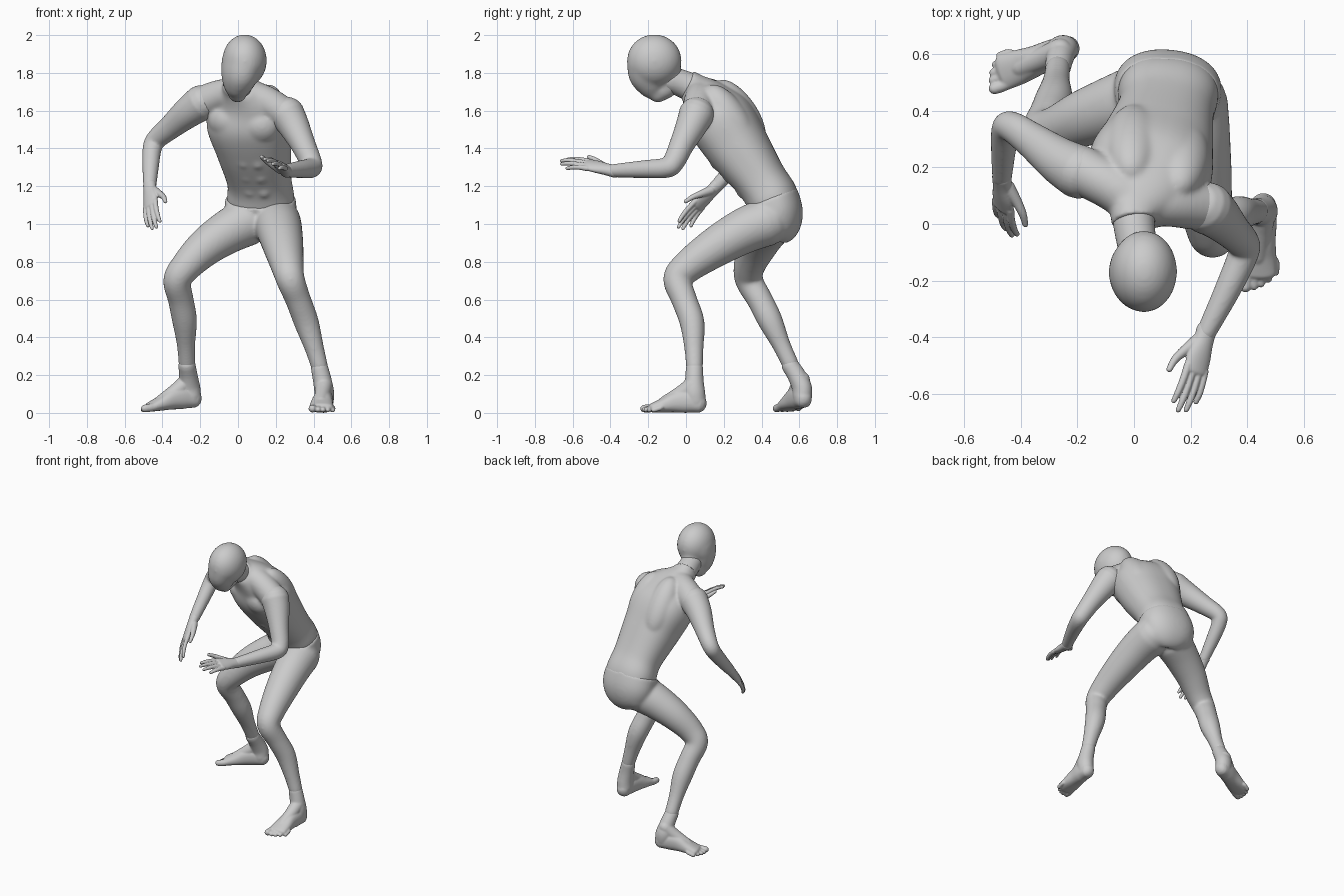
import bpy, bmesh, math
from mathutils import Vector as V, Matrix

def spline(pts, n=6):
    """Catmull-Rom through tuples of (x, y, z, half_width, half_depth)."""
    out = []
    P = [pts[0]] + list(pts) + [pts[-1]]
    for i in range(1, len(P) - 2):
        for k in range(n):
            t = k / n
            out.append([0.5 * (2 * b + (c - a) * t + (2 * a - 5 * b + 4 * c - d) * t * t
                        + (3 * b - a - 3 * c + d) * t ** 3)
                        for a, b, c, d in zip(P[i - 1], P[i], P[i + 1], P[i + 2])])
    return out + [list(pts[-1])]

def tube(bm, pts, side=(1, 0, 0), side_end=None, dome=True, seg=28, power=2.0):
    """Closed loft of oval rings along a smooth path, with rounded or flat ends."""
    pts = [tuple(p) if len(p) == 5 else (*p, p[3]) for p in pts]
    S = spline(pts)
    C = [V(p[:3]) for p in S]
    s0, s1 = V(side), V(side_end or side)
    rings = []
    for i, p in enumerate(S):
        t = (C[min(i + 1, len(C) - 1)] - C[max(i - 1, 0)]).normalized()
        s = s0.lerp(s1, i / (len(S) - 1))
        s = (s - t * s.dot(t)).normalized()
        rings.append((C[i], t, s, t.cross(s), p[3], p[4]))
    if dome:
        def cap(r, sign):
            c, t, s, n, a, b = r
            return [(c + t * sign * min(a, b) * math.sin(q), t, s, n, a * math.cos(q), b * math.cos(q))
                    for q in (0.4, 0.8, 1.15, 1.45)]
        rings = cap(rings[0], -1)[::-1] + rings + cap(rings[-1], 1)
    loops = []
    for c, t, s, n, a, b in rings:
        loop = []
        for k in range(seg):
            q = 2 * math.pi * k / seg
            cx, sy = math.cos(q), math.sin(q)
            e = 2 / power
            loop.append(bm.verts.new(c + s * a * math.copysign(abs(cx) ** e, cx)
                                     + n * b * math.copysign(abs(sy) ** e, sy)))
        loops.append(loop)
    for A, B in zip(loops, loops[1:]):
        for k in range(seg):
            bm.faces.new((A[k], A[(k + 1) % seg], B[(k + 1) % seg], B[k]))
    bm.faces.new(loops[0][::-1])
    bm.faces.new(loops[-1])

def ball(bm, c, r, basis=None):
    M = Matrix.Translation(c) @ (basis or Matrix()).to_4x4() @ Matrix.Diagonal((*r, 1))
    bmesh.ops.create_uvsphere(bm, u_segments=28, v_segments=18, radius=1, matrix=M)

def fuse(name, bm, voxel=0.008, smooth=6):
    """Merge overlapping solids into one smooth skin."""
    me = bpy.data.meshes.new(name)
    bm.to_mesh(me)
    bm.free()
    ob = bpy.data.objects.new(name, me)
    bpy.context.collection.objects.link(ob)
    bpy.context.view_layer.objects.active = ob
    m = ob.modifiers.new("skin", 'REMESH')
    m.mode, m.voxel_size, m.use_smooth_shade = 'VOXEL', voxel, True
    s = ob.modifiers.new("soften", 'SMOOTH')
    s.factor, s.iterations = 0.5, smooth
    for mod in ("skin", "soften"):
        bpy.ops.object.modifier_apply(modifier=mod)
    return ob

# head: skull, face and jaw
bm = bmesh.new()
ball(bm, (0.035, -0.168, 1.865), (0.118, 0.145, 0.139))
tube(bm, [(0.025, -0.18, 1.85, 0.113, 0.135), (0.008, -0.183, 1.79, 0.098, 0.123),
          (-0.002, -0.165, 1.73, 0.077, 0.09), (-0.004, -0.145, 1.695, 0.052, 0.058)], (0.96, 0.28, 0))
tube(bm, [(0.0, -0.15, 1.70, 0.05), (0.005, -0.10, 1.725, 0.058), (0.02, -0.08, 1.79, 0.062)])
fuse("head", bm, smooth=28)

# neck
bm = bmesh.new()
tube(bm, [(0.0, 0.07, 1.70, 0.082), (0.0, 0.0, 1.735, 0.074), (0.012, -0.08, 1.765, 0.07)])
fuse("neck", bm)

# torso: ribcage and waist, shoulder girdle, chest, back and stomach muscles
bm = bmesh.new()
R = V((0.95, -0.28, -0.14)).normalized()
tube(bm, [(0.122, 0.478, 1.06, 0.172, 0.128), (0.12, 0.455, 1.14, 0.178, 0.138),
          (0.112, 0.395, 1.235, 0.171, 0.137), (0.083, 0.28, 1.40, 0.199, 0.164),
          (0.053, 0.185, 1.55, 0.222, 0.173), (0.033, 0.11, 1.65, 0.168, 0.127),
          (0.0, 0.035, 1.722, 0.086, 0.081), (0.0, 0.005, 1.74, 0.081, 0.077)],
     (1, -0.08, 0), R, dome=False, seg=40, power=2.3)
tube(bm, [(-0.185, 0.19, 1.645, 0.088), (-0.09, 0.14, 1.68, 0.085), (0.005, 0.09, 1.685, 0.088),
          (0.13, 0.075, 1.655, 0.085), (0.245, 0.06, 1.585, 0.085)], (0, 0, 1))
F = V((-0.2, -0.8, -0.55))
F = (F - R * F.dot(R)).normalized()
B = Matrix((R, F, R.cross(F))).transposed()
for sx in (-1, 1):
    ball(bm, V((0.055, 0.175, 1.57)) + R * 0.085 * sx + F * 0.08, (0.11, 0.085, 0.10), B)
    ball(bm, V((0.06, 0.20, 1.53)) + R * 0.09 * sx - F * 0.075, (0.10, 0.094, 0.21), B)
    for c, depth in (((0.112, 0.395, 1.235), 0.137), ((0.097, 0.337, 1.32), 0.150), ((0.083, 0.28, 1.40), 0.163)):
        ball(bm, V(c) + V((0.97, -0.17, -0.05)) * 0.037 * sx + V((-0.12, -0.82, -0.55)) * (depth - 0.022),
             (0.036, 0.028, 0.038), B)
fuse("torso", bm, smooth=20)

# pelvis with both legs down to the ankles
bm = bmesh.new()
tube(bm, [(0.118, 0.453, 1.138, 0.186, 0.143), (0.12, 0.482, 1.06, 0.190, 0.136),
          (0.118, 0.472, 0.99, 0.165, 0.125), (0.11, 0.45, 0.95, 0.10, 0.09)],
     (1, -0.1, 0), dome=False, seg=40, power=2.2)
for x, y in ((0.05, 0.488), (0.195, 0.468)):
    ball(bm, (x, y, 1.03), (0.108, 0.118, 0.125))
legs = [
    [(0.045, 0.45, 1.01, 0.128), (-0.06, 0.415, 0.955, 0.116), (-0.175, 0.375, 0.875, 0.101),
     (-0.275, 0.335, 0.775, 0.083), (-0.322, 0.335, 0.70, 0.074), (-0.303, 0.39, 0.60, 0.068),
     (-0.283, 0.445, 0.49, 0.066), (-0.275, 0.505, 0.36, 0.049), (-0.27, 0.552, 0.26, 0.045)],
    [(0.205, 0.425, 1.01, 0.128), (0.22, 0.31, 0.965, 0.121), (0.24, 0.16, 0.88, 0.107),
     (0.262, 0.01, 0.775, 0.087), (0.278, -0.045, 0.705, 0.076), (0.318, -0.01, 0.60, 0.068),
     (0.362, 0.032, 0.48, 0.066), (0.405, 0.042, 0.34, 0.051), (0.432, 0.045, 0.245, 0.045)]]
for path in legs:
    tube(bm, path)
fuse("pelvis_and_legs", bm, smooth=18)

# arms: shoulder, elbow, wrist
arms = {
    "right_arm": [(-0.195, 0.185, 1.64, 0.096), (-0.265, 0.225, 1.59, 0.083), (-0.36, 0.295, 1.51, 0.064),
                  (-0.435, 0.345, 1.445, 0.054), (-0.455, 0.33, 1.395, 0.05), (-0.462, 0.26, 1.31, 0.044),
                  (-0.467, 0.165, 1.205, 0.035)],
    "left_arm": [(0.26, 0.055, 1.58, 0.094), (0.295, 0.028, 1.52, 0.083), (0.345, -0.022, 1.42, 0.066),
                 (0.385, -0.065, 1.33, 0.058), (0.387, -0.105, 1.298, 0.054), (0.335, -0.225, 1.29, 0.047),
                 (0.255, -0.385, 1.282, 0.035)]}
for name, path in arms.items():
    bm = bmesh.new()
    tube(bm, path)
    fuse(name, bm, 0.007)

def hand(name, wrist, tip, thumb_side, palm_sign):
    """Palm, four fingers and thumb; d = along fingers, s = towards thumb, n = out of the palm."""
    w = V(wrist)
    d = (V(tip) - w).normalized()
    s = V(thumb_side)
    s = (s - d * s.dot(d)).normalized()
    n = d.cross(s) * palm_sign
    P = lambda a, b, c=0: tuple(w + d * a * 1.08 + s * b + n * c)
    bm = bmesh.new()
    tube(bm, [(*P(-0.012, 0), 0.037, 0.033), (*P(0.03, 0), 0.038, 0.029), (*P(0.08, 0.002), 0.047, 0.025),
              (*P(0.13, 0), 0.047, 0.019)], tuple(s))
    for b, spread, length in ((0.036, 0.006, 0.125), (0.012, 0.003, 0.142), (-0.013, -0.003, 0.132), (-0.036, -0.010, 0.10)):
        a0 = 0.13 - abs(b) * 0.25
        tube(bm, [(*P(a0, b), 0.0145), (*P(a0 + length * 0.4, b + spread * 0.4, 0.002), 0.013),
                  (*P(a0 + length * 0.75, b + spread * 0.8, 0.010), 0.012),
                  (*P(a0 + length, b + spread, 0.022), 0.0095)], tuple(s), seg=14)
    tube(bm, [(*P(0.03, 0.018, 0.01), 0.025), (*P(0.075, 0.055, 0.014), 0.019),
              (*P(0.115, 0.084, 0.014), 0.0145), (*P(0.155, 0.098, 0.012), 0.011)], tuple(n), seg=14)
    fuse(name, bm, 0.0035, 4)

hand("right_hand", (-0.467, 0.157, 1.197), (-0.458, -0.055, 0.975), (0.7, -0.5, 0.5), -1)
hand("left_hand", (0.253, -0.388, 1.282), (0.182, -0.655, 1.345), (-0.85, 0.3, 0.5), 1)

def foot(name, origin, forward, ankle, inner, lift):
    """Ankle, heel-to-ball body and five toes; inner = sign of the big toe side."""
    o, f = V((*origin, 0)), V((*forward, 0)).normalized()
    s = V((-f.y, f.x, 0)) * inner
    P = lambda a, b, z: tuple(o + f * a + s * b + V((0, 0, z + lift * (0.27 - a) / 0.34)))
    bm = bmesh.new()
    tube(bm, [(*ankle, 0.046), (*(V(ankle).lerp(V(P(-0.005, 0, 0.13)), 0.55)), 0.049),
              (*P(-0.005, 0, 0.11), 0.052, 0.058), (*P(-0.012, 0, 0.06), 0.05, 0.056)], tuple(s))
    tube(bm, [(*P(-0.025, 0, 0.05), 0.046, 0.05), (*P(0.03, 0, 0.062), 0.051, 0.062),
              (*P(0.09, 0.003, 0.058), 0.054, 0.057), (*P(0.15, 0.004, 0.042), 0.061, 0.041),
              (*P(0.21, 0.003, 0.028), 0.064, 0.027)], tuple(s), power=2.3)
    tube(bm, [(*P(0.0, 0, 0.15), 0.045), (*P(0.06, 0.004, 0.105), 0.042), (*P(0.15, 0.008, 0.053), 0.036)], tuple(s))
    for i in range(5):
        r = 0.022 if i == 0 else 0.0165 - 0.0008 * i
        b = 0.046 if i == 0 else 0.040 - 0.0245 * i
        end = 0.263 - 0.0035 * i * i
        tube(bm, [(*P(0.18 - 0.004 * i, b * 0.9, 0.03), r), (*P(end - 0.03, b, 0.024), r),
                  (*P(end, b, r + 0.001), r * 0.95)], tuple(s), seg=14)
    fuse(name, bm, 0.0045, 9)

foot("right_foot", (-0.262, 0.612), (-0.94, -0.34), (-0.27, 0.552, 0.25), 1, 0.03)
foot("left_foot", (0.456, 0.038), (-0.06, -1), (0.432, 0.045, 0.235), -1, 0.0)
